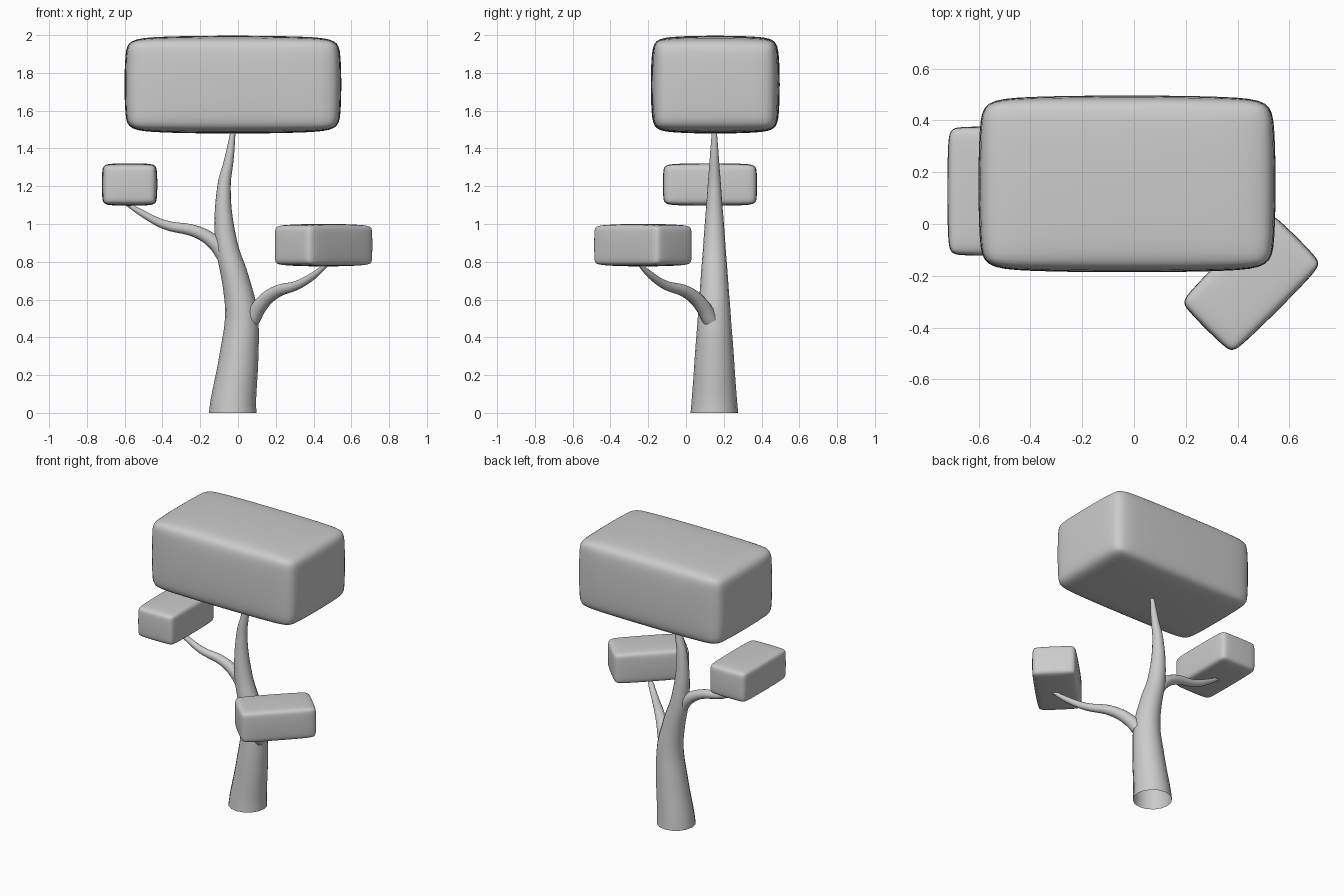
import bpy
import bmesh
import math
from mathutils import Vector

if "Cube" in bpy.data.objects:
    bpy.data.objects.remove(bpy.data.objects["Cube"])


def limb(name, points, upright=False):
    """Open tapered tube through points of (x, y, z, radius)."""
    curve = bpy.data.curves.new(name, 'CURVE')
    curve.dimensions = '3D'
    curve.resolution_u = 5
    curve.bevel_depth = 1.0
    curve.bevel_resolution = 6
    curve.use_fill_caps = False
    spline = curve.splines.new('BEZIER')
    spline.bezier_points.add(len(points) - 1)
    spline.use_smooth = True
    for p, (x, y, z, r) in zip(spline.bezier_points, points):
        p.co = (x, y, z)
        p.radius = r
        p.handle_left_type = p.handle_right_type = 'AUTO'
    if upright:  # keep the cut base level with the ground
        p = spline.bezier_points[0]
        p.handle_left_type = p.handle_right_type = 'FREE'
        p.handle_left = p.co - Vector((0, 0, 0.08))
        p.handle_right = p.co + Vector((0, 0, 0.08))
    ob = bpy.data.objects.new(name, curve)
    bpy.context.collection.objects.link(ob)
    bpy.ops.object.select_all(action='DESELECT')
    ob.select_set(True)
    bpy.context.view_layer.objects.active = ob
    bpy.ops.object.convert(target='MESH')
    return ob


def foliage(name, centre, size, turn=0.0):
    """Softly bulging block of leaves, fitted to its overall size."""
    bm = bmesh.new()
    bmesh.ops.create_cube(bm, size=1.0)
    bmesh.ops.scale(bm, vec=size, verts=bm.verts)
    bmesh.ops.bevel(bm, geom=bm.edges[:], offset=0.085 * min(size),
                    segments=1, affect='EDGES')
    for f in bm.faces:
        f.smooth = True
    mesh = bpy.data.meshes.new(name)
    bm.to_mesh(mesh)
    bm.free()
    ob = bpy.data.objects.new(name, mesh)
    bpy.context.collection.objects.link(ob)
    ob.location = centre
    ob.rotation_euler.z = math.radians(turn)
    sub = ob.modifiers.new("soften", 'SUBSURF')
    sub.levels = sub.render_levels = 3
    bpy.context.view_layer.update()
    ob.dimensions = size
    return ob


# Trunk: winding in x, straight in y, evenly tapered
trunk_path = [(-0.028, 0.0), (0.005, 0.3), (0.018, 0.52), (-0.012, 0.7),
              (-0.062, 0.9), (-0.074, 1.2), (-0.048, 1.34), (-0.022, 1.52)]
limb("trunk", [(x, 0.15, z, 0.126 - 0.0755 * z) for x, z in trunk_path], upright=True)

# Branches
limb("right_branch", [(0.075, 0.127, 0.495, 0.042), (0.115, 0.087, 0.565, 0.040),
                      (0.195, 0.008, 0.637, 0.033), (0.315, -0.11, 0.677, 0.024),
                      (0.40, -0.185, 0.727, 0.019), (0.475, -0.25, 0.79, 0.010)])
limb("left_branch", [(-0.075, 0.15, 0.83, 0.038), (-0.125, 0.15, 0.90, 0.038),
                     (-0.215, 0.15, 0.957, 0.032), (-0.39, 0.145, 0.997, 0.024),
                     (-0.50, 0.14, 1.052, 0.018), (-0.60, 0.135, 1.115, 0.010)])

# Leaf blocks: one big crown, and the same small block used twice
foliage("crown_foliage", (-0.027, 0.155, 1.738), (1.155, 0.69, 0.525))
small = (0.297, 0.502, 0.228)
foliage("left_foliage", (-0.574, 0.127, 1.209), small)
foliage("right_foliage", (0.453, -0.228, 0.888), small, turn=-45)
